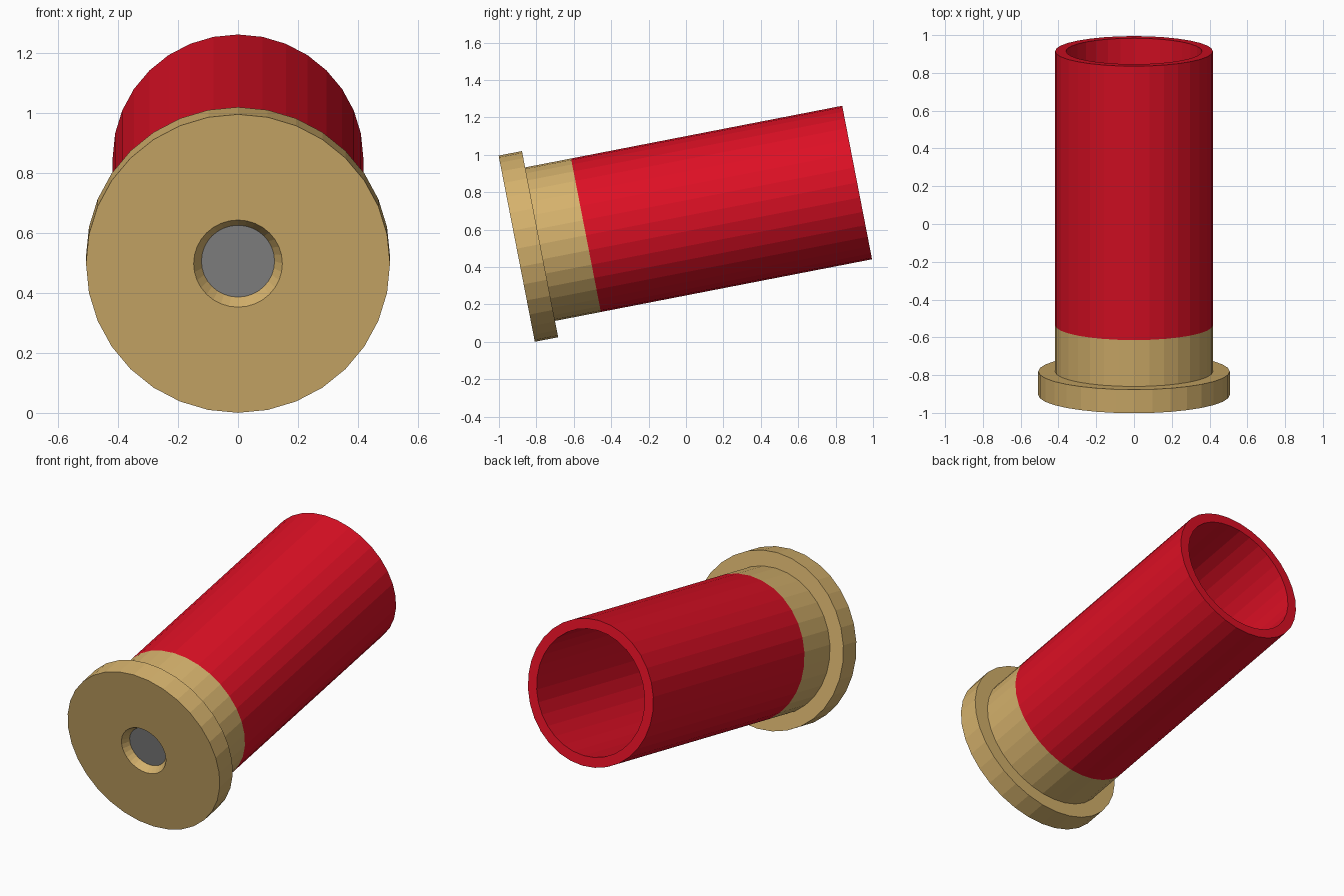
import bpy
import math
from mathutils import Matrix

cube = bpy.data.objects.get("Cube")
if cube:
    bpy.data.objects.remove(cube)

SIDES = 32
TILT = math.radians(11)
# Tube axis runs from the head (front, low) to the mouth (back, high)
PLACE = Matrix.Translation((0, -0.905, 0.498)) @ Matrix.Rotation(TILT - math.pi / 2, 4, 'X')


def material(name, color, roughness=0.6):
    mat = bpy.data.materials.new(name)
    mat.use_nodes = True
    mat.diffuse_color = (*color, 1)
    shader = mat.node_tree.nodes["Principled BSDF"]
    shader.inputs["Base Color"].default_value = (*color, 1)
    shader.inputs["Roughness"].default_value = roughness
    return mat


def lathe(name, profile, mat):
    """Spin (radius, distance along axis) points; radius 0 closes with a flat cap."""
    verts, faces, rings = [], [], []
    for radius, along in profile:
        if radius == 0:
            rings.append(None)
            continue
        start = len(verts)
        rings.append(list(range(start, start + SIDES)))
        for i in range(SIDES):
            a = math.tau * i / SIDES
            verts.append((radius * math.cos(a), radius * math.sin(a), along))
    for a, b in zip(rings, rings[1:]):
        if a is None:
            faces.append(b[::-1])
        elif b is None:
            faces.append(a)
        else:
            for i in range(SIDES):
                j = (i + 1) % SIDES
                faces.append((a[i], a[j], b[j], b[i]))
    mesh = bpy.data.meshes.new(name)
    mesh.from_pydata(verts, [], faces)
    mesh.materials.append(mat)
    obj = bpy.data.objects.new(name, mesh)
    bpy.context.collection.objects.link(obj)
    obj.matrix_world = PLACE
    return obj


brass = material("brass", (0.66, 0.44, 0.15))
red = material("red plastic", (0.72, 0.005, 0.018))
grey = material("grey metal", (0.25, 0.25, 0.25))

RIM, TUBE, BORE = 0.507, 0.418, 0.36
HOLE, PRIMER = 0.148, 0.122
LIP, JOINT, MOUTH = 0.127, 0.377, 1.854
RECESS = 0.042

# Brass head: recessed primer pocket, flat face, rim flange and collar
lathe("brass_head", [(PRIMER, RECESS), (HOLE, 0), (RIM, 0), (RIM, LIP),
                     (TUBE, LIP), (TUBE, JOINT), (BORE, JOINT)], brass)

# Grey primer at the bottom of the pocket
lathe("primer", [(0, RECESS), (PRIMER, RECESS)], grey)

# Open red tube with wall thickness and a closed inner floor
lathe("red_tube", [(TUBE, JOINT), (TUBE, MOUTH), (BORE, MOUTH),
                   (BORE, LIP), (0, LIP)], red)
